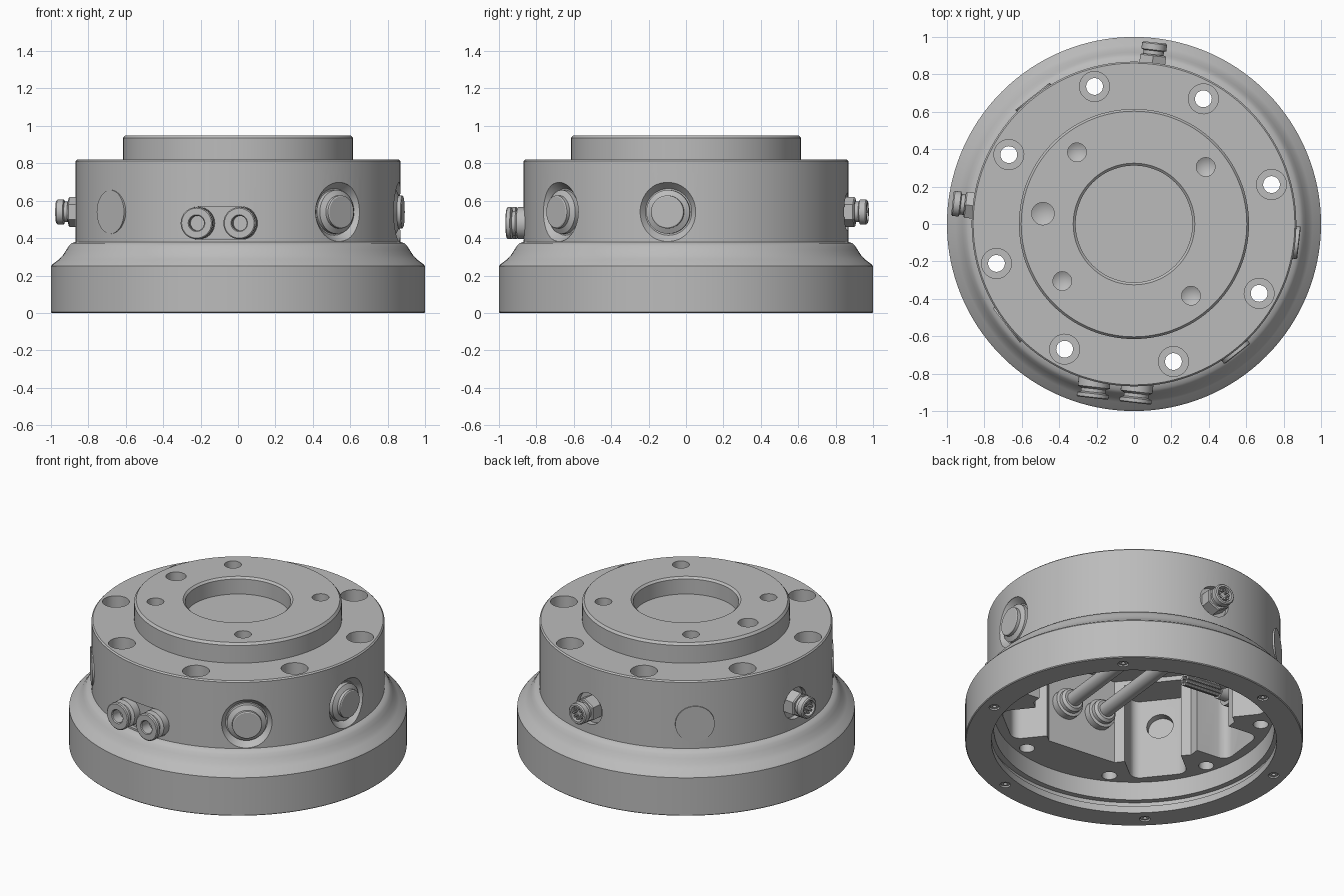
import bpy, bmesh, math
from mathutils import Matrix, Vector

if "Cube" in bpy.data.objects:
    bpy.data.objects.remove(bpy.data.objects["Cube"], do_unlink=True)

grey = bpy.data.materials.new("machined grey")
grey.use_nodes = True
grey.diffuse_color = (0.5, 0.5, 0.5, 1)
grey.node_tree.nodes["Principled BSDF"].inputs["Base Color"].default_value = (0.5, 0.5, 0.5, 1)

FIRST = -6.5          # bearing of the first side port, the rest follow every 45 degrees
PORT_Z = 0.54


def bearing(k):
    return FIRST + 45 * k


def spoke(angle, z=0.0, side=0.0):
    """Frame whose local z runs outward from the main axis at a bearing."""
    return (Matrix.Translation((0, 0, z)) @ Matrix.Rotation(math.radians(angle), 4, 'Z')
            @ Matrix.Translation((0, side, 0)) @ Matrix.Rotation(math.pi / 2, 4, 'Y'))


def upright(angle, r):
    return Matrix.Rotation(math.radians(angle), 4, 'Z') @ Matrix.Translation((r, 0, 0))


def finish(name, bm, frame):
    bmesh.ops.recalc_face_normals(bm, faces=bm.faces)
    mesh = bpy.data.meshes.new(name)
    bm.to_mesh(mesh)
    bm.free()
    mesh.transform(frame)
    mesh.materials.append(grey)
    ob = bpy.data.objects.new(name, mesh)
    bpy.context.collection.objects.link(ob)
    return ob


def lathe(name, profile, frame=Matrix(), steps=32, closed=False):
    """Spin (radius, height) points about local z."""
    bm = bmesh.new()
    vs = [bm.verts.new((r, 0, h)) for r, h in profile]
    pairs = list(zip(vs, vs[1:])) + ([(vs[-1], vs[0])] if closed else [])
    edges = [bm.edges.new(p) for p in pairs]
    bmesh.ops.spin(bm, geom=vs + edges, cent=(0, 0, 0), axis=(0, 0, 1),
                   angle=math.tau, steps=steps, use_merge=True)
    bmesh.ops.remove_doubles(bm, verts=bm.verts, dist=1e-5)
    return finish(name, bm, frame)


def rod(name, r, a, b, frame=Matrix(), steps=32):
    return lathe(name, [(0, a), (r, a), (r, b), (0, b)], frame, steps)


def pocket_box(angle, reach, half, z0, z1):
    bm = bmesh.new()
    bmesh.ops.create_cube(bm, size=1)
    for v in bm.verts:
        v.co = Vector(((v.co.x + 0.5) * reach, v.co.y * 2 * half, z0 + (v.co.z + 0.5) * (z1 - z0)))
    corners = [e for e in bm.edges if abs(e.verts[0].co.z - e.verts[1].co.z) > 0.1
               and e.verts[0].co.x > 0.1]
    bmesh.ops.bevel(bm, geom=corners, offset=0.06, segments=5, affect='EDGES', profile=0.5)
    return finish("pocket_cutter", bm, upright(angle, 0))


def cut(target, cutter):
    bpy.context.view_layer.objects.active = target
    mod = target.modifiers.new("cut", 'BOOLEAN')
    mod.operation, mod.solver, mod.object = 'DIFFERENCE', 'EXACT', cutter
    bpy.ops.object.modifier_apply(modifier=mod.name)
    bpy.data.objects.remove(cutter, do_unlink=True)


# Main housing: skirt, flared shoulder, body, raised flange and centre recess
housing = lathe("housing", [
    (0, 0.2), (0.83, 0.2), (0.83, 0.08), (0.865, 0.08), (0.865, 0.045), (0.845, 0.045),
    (0.845, 0), (0.995, 0), (1, 0.005), (1, 0.25), (0.99, 0.262), (0.955, 0.288),
    (0.935, 0.31), (0.918, 0.337), (0.905, 0.358), (0.89, 0.373), (0.868, 0.38),
    (0.868, 0.812), (0.86, 0.82), (0.615, 0.82), (0.615, 0.935), (0.603, 0.95),
    (0.325, 0.95), (0.312, 0.938), (0.312, 0.84), (0, 0.84)], steps=128)

# Inner cavity with flat walls and a pocket behind each port
cut(housing, lathe("cavity_cutter", [(0, 0.15), (0.606, 0.15), (0.606, 0.75), (0, 0.75)],
                   upright(16, 0), 8))
for k in range(8):
    if k != 6:
        cut(housing, pocket_box(bearing(k), 0.77, 0.17, 0.15, 0.72))

# Mounting holes, counterbored from the top
for k in range(8):
    cut(housing, lathe("mount_cutter", [(0, 0.1), (0.045, 0.1), (0.045, 0.7), (0.08, 0.7),
                                        (0.08, 0.9), (0, 0.9)], upright(16 + 45 * k, 0.765)))

# Blind drill holes in the flange
for k in (1, 3, 4, 5, 7):
    r = 0.06 if k == 4 else 0.05
    cut(housing, lathe("drill_cutter", [(0, 0.855), (r, 0.885), (r, 1), (0, 1)],
                       upright(bearing(k), 0.49)))

# Screws around the bottom rim
for k in range(6):
    place = upright(46 + 60 * k, 0.92)
    cut(housing, rod("rim_screw_cutter", 0.032, -0.1, 0.025, place, 20))
    lathe("rim_screw", [(0.012, 0.03), (0.012, 0.006), (0.026, 0.006), (0.026, 0.03)],
          place, 16, True)

# Sensor ports: dished seat with a raised button
for k in (0, 7):
    place = spoke(bearing(k), PORT_Z)
    cut(housing, lathe("port_cutter", [(0, 0.825), (0.125, 0.825), (0.158, 0.865),
                                       (0.158, 0.95), (0, 0.95)], place, 48))
    lathe("port_button", [(0, 0.74), (0.08, 0.74), (0.08, 0.82), (0.117, 0.82), (0.117, 0.85),
                          (0.088, 0.865), (0.088, 0.884), (0.082, 0.888), (0, 0.888)], place, 48)

# Blanking plugs flush with the body, with the bore open to the inside
for k in (3, 5):
    place = spoke(bearing(k), PORT_Z)
    cut(housing, rod("bore_cutter", 0.08, 0.7, 0.82, place))
    rod("blanking_plug", 0.117, 0.83, 0.872, place, 48)

# Pin connectors: hex nut, neck, hollow cap with pins, and a cable loom inside
for k in (2, 4):
    place = spoke(bearing(k), PORT_Z)
    cut(housing, rod("connector_cutter", 0.1, 0.835, 0.95, place))
    lathe("connector_nut", [(0, 0.76), (0.08, 0.76), (0.08, 0.905), (0.073, 0.912), (0, 0.912)],
          place, 6)
    lathe("connector_cap", [(0, 0.9), (0.055, 0.9), (0.055, 0.932), (0.067, 0.937),
                            (0.067, 0.97), (0.06, 0.977), (0.048, 0.977), (0.048, 0.945),
                            (0, 0.945)], place)
    lathe("connector_collar", [(0, 0.6), (0.05, 0.6), (0.05, 0.66), (0.075, 0.66),
                               (0.075, 0.78), (0, 0.78)], place)
    for i in range(8):
        turn = math.tau * i / 8
        spot = Matrix.Translation((0.03 * math.cos(turn), 0.03 * math.sin(turn), 0))
        rod("connector_pin", 0.007, 0.94, 0.972, place @ spot, 10)
        rod("connector_wire", 0.011, 0.36, 0.62, place @ spot, 10)

# Air fittings side by side in an oblong seat
for side in (-0.115, 0.115):
    place = spoke(bearing(6), 0.48, side)
    cut(housing, rod("fitting_cutter", 0.088, 0.84, 0.95, place))
seat = pocket_box(bearing(6), 0.95, 0.115, 0.392, 0.568)
cut(seat, rod("seat_trim", 0.845, -0.1, 1, steps=64))
cut(housing, seat)
for side in (-0.115, 0.115):
    place = spoke(bearing(6), 0.48, side)
    lathe("air_fitting", [(0, 0.82), (0.086, 0.82), (0.086, 0.89), (0.066, 0.9),
                          (0.066, 0.918), (0.086, 0.926), (0.086, 0.945), (0.08, 0.95),
                          (0.045, 0.95), (0.04, 0.945), (0.04, 0.88), (0, 0.88)], place)
    lathe("air_collar", [(0, 0.47), (0.06, 0.47), (0.075, 0.485), (0.075, 0.51), (0.092, 0.515),
                         (0.092, 0.58), (0, 0.58)], place)
    rod("air_tube", 0.045, -0.25, 0.48, place)

# Smooth round surfaces, keep machined edges crisp
for ob in bpy.context.scene.objects:
    ob.select_set(ob.type == 'MESH')
bpy.context.view_layer.objects.active = housing
bpy.ops.object.shade_smooth_by_angle(angle=math.radians(28))
